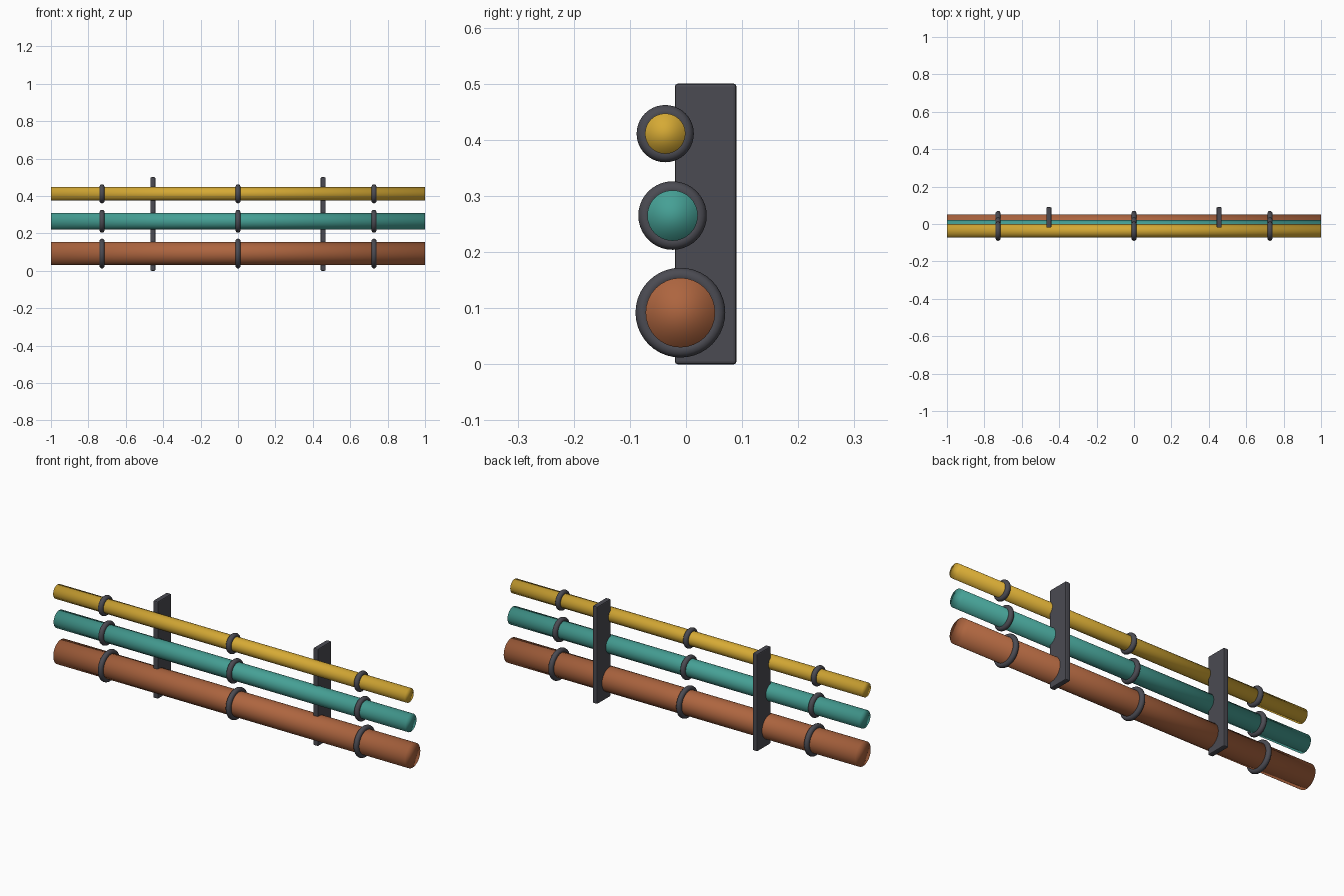
import bpy
import math

cube = bpy.data.objects.get("Cube")
if cube:
    bpy.data.objects.remove(cube, do_unlink=True)


def material(name, r, g, b):
    mat = bpy.data.materials.new(name)
    mat.use_nodes = True
    mat.diffuse_color = (r, g, b, 1)
    mat.node_tree.nodes["Principled BSDF"].inputs["Base Color"].default_value = (r, g, b, 1)
    return mat


yellow = material("yellow paint", 0.67, 0.40, 0.035)
teal = material("teal paint", 0.06, 0.35, 0.30)
copper = material("copper brown", 0.42, 0.13, 0.05)
steel = material("dark grey steel", 0.07, 0.07, 0.085)


def finish(name, mat):
    obj = bpy.context.object
    obj.name = name
    obj.data.materials.append(mat)
    return obj


along_x = (0, math.pi / 2, 0)

# Pipes with three clamp rings each: name, y, z, radius, ring outer radius
pipes = [
    ("upper", -0.037, 0.411, 0.036, 0.051, yellow),
    ("middle", -0.024, 0.265, 0.045, 0.061, teal),
    ("lower", -0.010, 0.092, 0.062, 0.080, copper),
]
tube = 0.0135
for name, y, z, radius, outer, mat in pipes:
    bpy.ops.mesh.primitive_cylinder_add(
        vertices=32, radius=radius, depth=2, location=(0, y, z), rotation=along_x)
    finish(name + "_pipe", mat)
    # Unsplit normals give the soft, rounded-looking ends
    bpy.ops.object.shade_smooth()
    for side, x in (("right", -0.727), ("centre", 0), ("left", 0.727)):
        bpy.ops.mesh.primitive_torus_add(
            major_radius=outer - tube, minor_radius=tube,
            major_segments=40, minor_segments=12,
            location=(x, y, z), rotation=along_x)
        finish(f"{name}_ring_{side}", steel)
        bpy.ops.object.shade_smooth()

# Upright wall brackets behind the pipes
for side, x in (("right", -0.455), ("left", 0.455)):
    bpy.ops.mesh.primitive_cube_add(size=1, location=(x, 0.035, 0.25))
    bracket = finish("bracket_" + side, steel)
    bracket.scale = (0.027, 0.11, 0.5)
    bpy.ops.object.transform_apply(location=False, rotation=False, scale=True)
    bevel = bracket.modifiers.new("soft edges", "BEVEL")
    bevel.width = 0.005
    bevel.segments = 2
